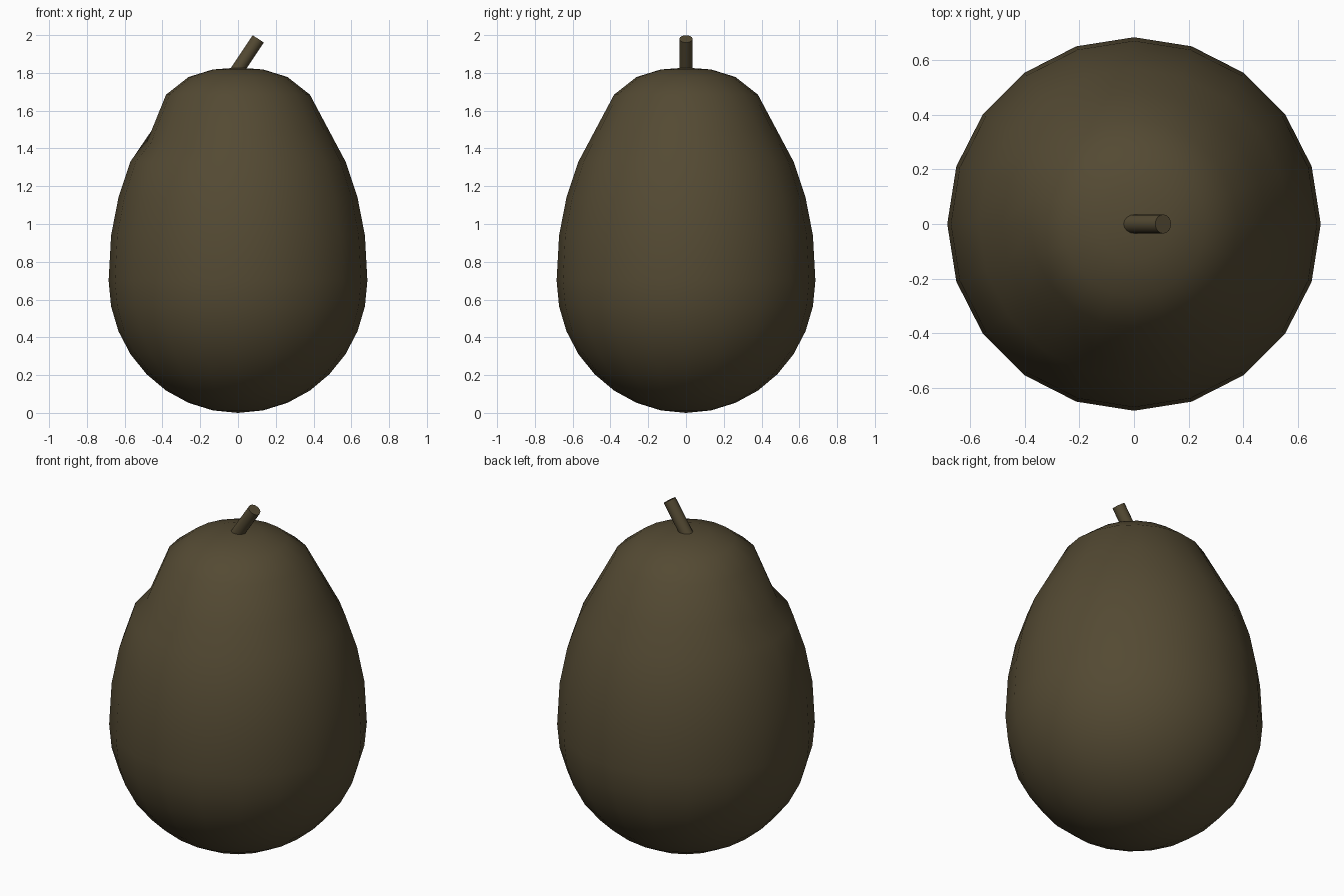
import bpy, bmesh, math
from mathutils import Vector

if "Cube" in bpy.data.objects:
    bpy.data.objects.remove(bpy.data.objects["Cube"])

skin = bpy.data.materials.new("dark olive brown")
skin.diffuse_color = (0.088, 0.068, 0.033, 1)
skin.use_nodes = True
skin.node_tree.nodes["Principled BSDF"].inputs["Base Color"].default_value = skin.diffuse_color

SIDES, RINGS, RADIUS = 20, 16, 0.685
MID_Z = 0.70
# ring heights above the widest ring, from the top pole down
TOP_Z = [1.828, 1.818, 1.778, 1.685, 1.49, 1.33, 1.14, 0.94, MID_Z]


def make_object(name, bm):
    bmesh.ops.recalc_face_normals(bm, faces=bm.faces[:])
    mesh = bpy.data.meshes.new(name)
    bm.to_mesh(mesh)
    bm.free()
    mesh.materials.append(skin)
    obj = bpy.data.objects.new(name, mesh)
    bpy.context.collection.objects.link(obj)
    return obj


# Fruit body: a sphere stretched into a pear-like shape
bm = bmesh.new()
bmesh.ops.create_uvsphere(bm, u_segments=SIDES, v_segments=RINGS, radius=1)
for v in bm.verts:
    polar = math.acos(max(-1, min(1, v.co.z)))
    ring = round(polar / math.pi * RINGS)
    azimuth = math.degrees(math.atan2(v.co.y, v.co.x)) % 360
    z = TOP_Z[ring] if ring <= 8 else MID_Z * (1 + v.co.z)
    # small dent on the left shoulder
    if ring == 4 and 175 < azimuth < 240:
        z = 1.43
    v.co = Vector((v.co.x * RADIUS, v.co.y * RADIUS, z))
for f in bm.faces:
    f.smooth = True
body = make_object("fruit_body", bm)

# Stem: a short leaning cylinder
start, end = Vector((-0.026, 0, 1.78)), Vector((0.107, 0, 1.98))
bm = bmesh.new()
bmesh.ops.create_cone(bm, cap_ends=True, segments=16, radius1=0.035,
                      radius2=0.035, depth=(end - start).length)
turn = (end - start).to_track_quat('Z', 'Y')
for v in bm.verts:
    v.co = turn @ v.co + (start + end) / 2
for f in bm.faces:
    f.smooth = len(f.verts) == 4
make_object("stem", bm)
